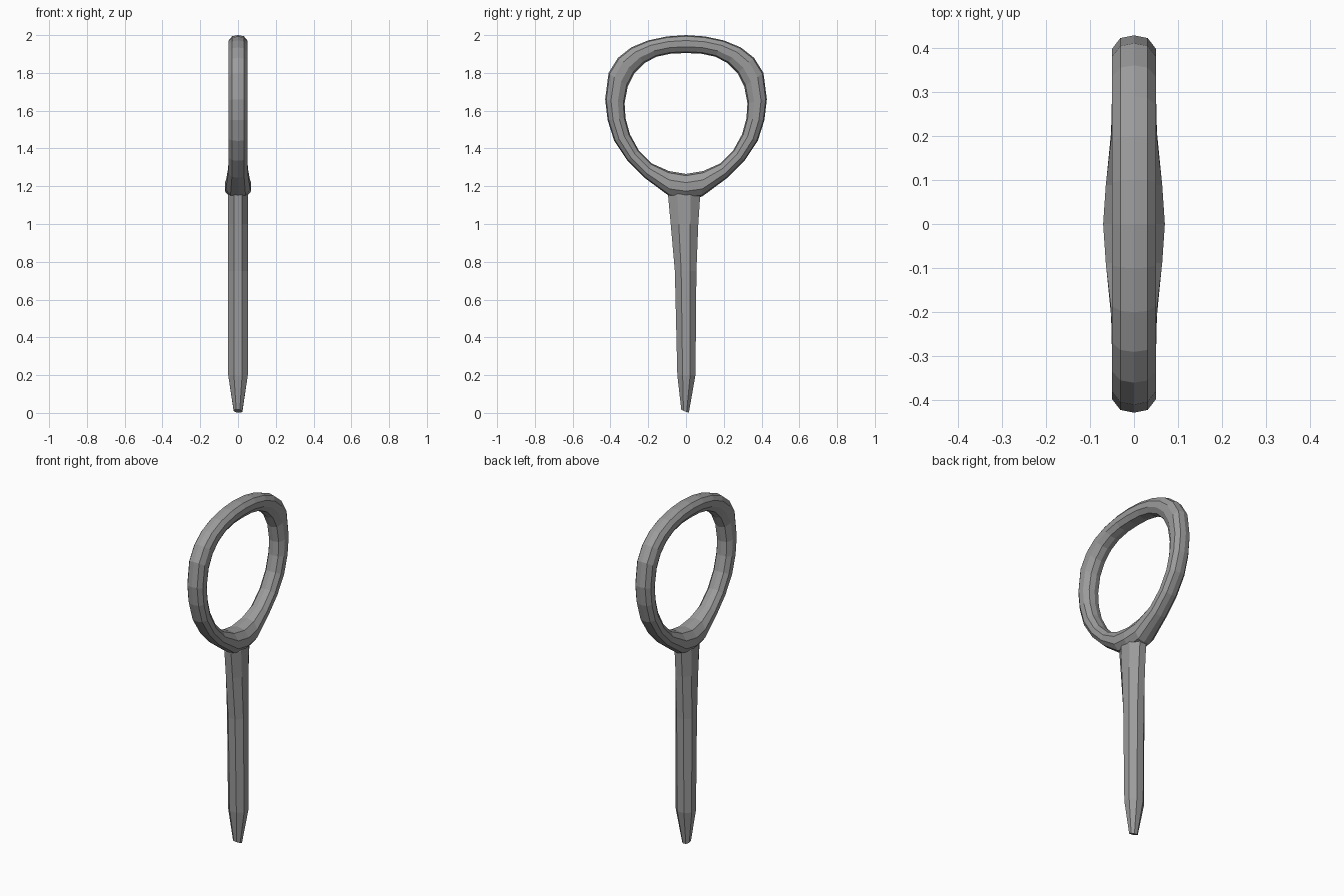
import bpy, bmesh, math
from mathutils import Vector

if "Cube" in bpy.data.objects:
    bpy.data.objects.remove(bpy.data.objects["Cube"])

# Dark grey metal
metal = bpy.data.materials.new("dark_metal")
metal.diffuse_color = (0.33, 0.33, 0.33, 1)
metal.use_nodes = True
metal.node_tree.nodes["Principled BSDF"].inputs["Base Color"].default_value = metal.diffuse_color


def loft(name, rings, closed):
    """Skin a list of equal-length vertex rings, closing the loop or capping the ends."""
    bm = bmesh.new()
    rows = [[bm.verts.new(p) for p in r] for r in rings]
    n = len(rows[0])
    for i in range(len(rows) if closed else len(rows) - 1):
        a, b = rows[i], rows[(i + 1) % len(rows)]
        for j in range(n):
            k = (j + 1) % n
            bm.faces.new((a[j], a[k], b[k], b[j]))
    if not closed:
        bm.faces.new(rows[0])
        bm.faces.new(rows[-1])
    bmesh.ops.recalc_face_normals(bm, faces=bm.faces)
    mesh = bpy.data.meshes.new(name)
    bm.to_mesh(mesh)
    bm.free()
    mesh.materials.append(metal)
    obj = bpy.data.objects.new(name, mesh)
    bpy.context.collection.objects.link(obj)
    return obj


# Ring handle: half outline as (outer y, outer z, inner y, inner z, half width)
half = [
    (0.00, 2.00, 0.00, 1.905, 0.05),
    (0.10, 1.993, 0.08, 1.902, 0.05),
    (0.20, 1.972, 0.155, 1.886, 0.05),
    (0.29, 1.935, 0.22, 1.852, 0.05),
    (0.36, 1.88, 0.272, 1.80, 0.05),
    (0.41, 1.80, 0.308, 1.73, 0.05),
    (0.428, 1.66, 0.325, 1.64, 0.05),
    (0.415, 1.55, 0.32, 1.56, 0.05),
    (0.38, 1.44, 0.297, 1.475, 0.05),
    (0.31, 1.335, 0.25, 1.39, 0.05),
    (0.22, 1.245, 0.18, 1.32, 0.052),
    (0.085, 1.145, 0.09, 1.28, 0.064),
    (0.00, 1.135, 0.00, 1.265, 0.07),
]
# Bevelled band section: (sideways fraction, depth from outer to inner edge)
section = [(0, 0), (0.62, 0.06), (1, 0.3), (1, 0.65), (0.62, 0.93),
           (0, 1), (-0.62, 0.93), (-1, 0.65), (-1, 0.3), (-0.62, 0.06)]
mirrored = [(-oy, oz, -iy, iz, w) for oy, oz, iy, iz, w in half[-2:0:-1]]
rings = []
for oy, oz, iy, iz, w in half + mirrored:
    o, i = Vector((0, oy, oz)), Vector((0, iy, iz))
    rings.append([o.lerp(i, t) + Vector((s * w, 0, 0)) for s, t in section])
loft("ring_handle", rings, True)

# Shaft: (z, half x, y centre, half y), with a slanted blunt tip
shaft = [(0.01, 0.023, -0.005, 0.02), (0.2, 0.052, 0.002, 0.048),
         (0.75, 0.053, -0.002, 0.057), (1.0, 0.052, -0.008, 0.073),
         (1.15, 0.052, -0.01, 0.085), (1.18, 0.05, -0.008, 0.07)]
rings = []
for z, hx, cy, hy in shaft:
    ring = []
    for k in range(8):
        a = math.tau * (k + 0.5) / 8
        grow = 1 / math.cos(math.pi / 8)
        x, y = hx * grow * math.cos(a), hy * grow * math.sin(a)
        slant = -0.4 * y - 0.1 * x if z < 0.1 else 0
        ring.append((x, cy + y, z + slant))
    rings.append(ring)
loft("shaft", rings, False)
